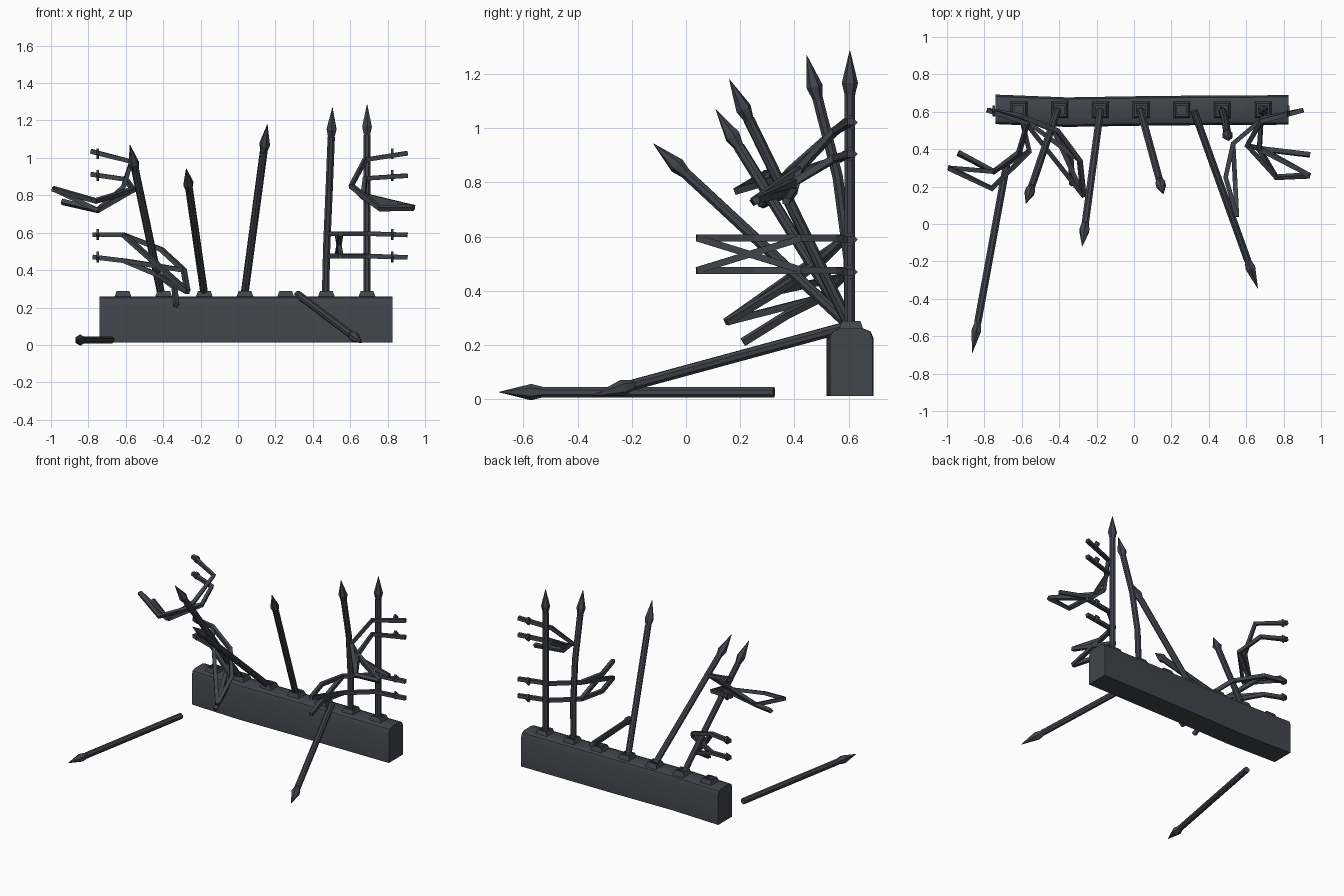
import bpy, bmesh, math
from mathutils import Vector

if "Cube" in bpy.data.objects:
    bpy.data.objects.remove(bpy.data.objects["Cube"])

iron = bpy.data.materials.new("dark iron")
iron.diffuse_color = (0.052, 0.058, 0.070, 1)
iron.use_nodes = True
iron.node_tree.nodes["Principled BSDF"].inputs["Base Color"].default_value = iron.diffuse_color


def finish(name, bm, smooth=False):
    bmesh.ops.recalc_face_normals(bm, faces=bm.faces)
    me = bpy.data.meshes.new(name)
    bm.to_mesh(me)
    bm.free()
    me.materials.append(iron)
    ob = bpy.data.objects.new(name, me)
    bpy.context.collection.objects.link(ob)
    if smooth:
        bpy.context.view_layer.objects.active = ob
        ob.select_set(True)
        bpy.ops.object.shade_smooth_by_angle(angle=math.radians(40))
        ob.select_set(False)


def skin(bm, rings):
    """Join rings of points into a closed, capped solid."""
    vs = [[bm.verts.new(p) for p in r] for r in rings]
    n = len(vs[0])
    for a, b in zip(vs, vs[1:]):
        for i in range(n):
            j = (i + 1) % n
            bm.faces.new((a[i], a[j], b[j], b[i]))
    bm.faces.new(vs[0])
    bm.faces.new(vs[-1])


def tube(bm, pts, radii, sides, turn=0.0):
    """Sweep a regular polygon along a path."""
    pts = [Vector(p) for p in pts]
    if not isinstance(radii, list):
        radii = [radii] * len(pts)
    rings, u = [], None
    for i, p in enumerate(pts):
        t = Vector((0, 0, 0))
        if i > 0:
            t += (p - pts[i - 1]).normalized()
        if i < len(pts) - 1:
            t += (pts[i + 1] - p).normalized()
        t.normalize()
        if u is None:
            u = Vector((0, 0, 1)) if abs(t.z) < 0.9 else Vector((0, 1, 0))
        u = (u - t * u.dot(t)).normalized()
        v = t.cross(u)
        rings.append([p + radii[i] * (u * math.cos(a) + v * math.sin(a))
                      for a in (turn + 2 * math.pi * k / sides for k in range(sides))])
    skin(bm, rings)


# Long low plinth, slightly wavy in plan, with rounded upper edges
bm = bmesh.new()
rings, r = [], 0.035
for x, mid in [(-0.74, 0.613), (-0.36, 0.598), (0.13, 0.606), (0.825, 0.61)]:
    side = [(0.079, 0.012)] + [(0.079 - r + r * math.cos(a), 0.225 + r * math.sin(a))
                               for a in (0, math.pi / 4, math.pi / 2)]
    section = side + [(-y, z) for y, z in reversed(side)]
    rings.append([(x, mid + y, z) for y, z in section])
skin(bm, rings)
finish("plinth", bm, True)

# Tapered square sockets, each with a square recess
bm = bmesh.new()
for k in range(7):
    cx = -0.615 + 0.2175 * k
    skin(bm, [[(cx + sx * h, 0.61 + sy * h, z)
               for sx, sy in ((-1, -1), (1, -1), (1, 1), (-1, 1))]
              for h, z in ((0.048, 0.25), (0.034, 0.288), (0.024, 0.288), (0.024, 0.265))])
finish("sockets", bm)


# Spear pickets: shaft with a faceted head
def spear(name, *pts):
    tip = Vector(pts[-1])
    d = (tip - Vector(pts[-2])).normalized()
    neck = tip - d * 0.165
    bm = bmesh.new()
    tube(bm, list(pts[:-1]) + [neck], 0.021, 8, math.pi / 8)
    tube(bm, [neck - d * 0.004, neck + d * 0.045, tip], [0.018, 0.03, 0.001], 6)
    finish(name, bm)


def planted(name, x, *pts):
    spear(name, (x, 0.605, 0.27), *pts)


planted("upright_spear", 0.69, (0.69, 0.605, 1.287))
planted("bent_spear", 0.468, (0.474, 0.60, 0.52), (0.487, 0.56, 0.82), (0.505, 0.445, 1.27))
planted("middle_spear", 0.035, (0.157, 0.16, 1.18))
planted("low_leaning_spear", -0.18, (-0.277, -0.12, 0.943))
planted("left_leaning_spear", -0.41, (-0.578, 0.11, 1.07))
planted("toppled_spear", 0.32, (0.662, -0.345, 0.012))
spear("fallen_spear", (-0.68, 0.325, 0.026), (-0.865, -0.69, 0.026))


# Torn rails: each pair starts at the collars and is tied by braces
def rail_pair(name, start_x, z_top, z_low, upper, lower, ties):
    a = [(start_x, 0.608, z_top)] + upper
    b = [(start_x, 0.608, z_low)] + lower
    bm = bmesh.new()
    for path in [a, b] + [[(a + b)[i], (a + b)[j]] for i, j in ties]:
        tube(bm, path, 0.0175, 4, math.pi / 4)
    finish(name, bm)


rail_pair("right_upper_rails", 0.905, 1.025, 0.905,
          [(0.68, 0.55, 0.99), (0.605, 0.42, 0.85), (0.69, 0.40, 0.77), (0.94, 0.37, 0.73)],
          [(0.68, 0.55, 0.89), (0.67, 0.40, 0.80), (0.76, 0.25, 0.73), (0.94, 0.26, 0.735)],
          [(2, 8), (3, 9), (7, 9)])
plan = [(0.69, 0.565), (0.53, 0.43), (0.49, 0.25), (0.55, 0.04)]
rail_pair("right_lower_rails", 0.905, 0.588, 0.468,
          [(x, y, 0.595) for x, y in plan], [(x, y, 0.475) for x, y in plan],
          [(4, 7), (2, 9)])
rail_pair("left_upper_rails", -0.785, 1.035, 0.912,
          [(-0.57, 0.54, 0.98), (-0.615, 0.38, 0.84), (-0.75, 0.28, 0.72), (-0.94, 0.38, 0.765)],
          [(-0.60, 0.56, 0.885), (-0.56, 0.39, 0.83), (-0.76, 0.19, 0.77), (-0.99, 0.30, 0.835)],
          [(7, 3), (3, 9)])
rail_pair("left_lower_rails", -0.775, 0.59, 0.47,
          [(-0.61, 0.58, 0.588), (-0.41, 0.50, 0.51), (-0.29, 0.34, 0.40), (-0.27, 0.15, 0.285)],
          [(-0.61, 0.575, 0.45), (-0.43, 0.50, 0.375), (-0.34, 0.37, 0.31), (-0.33, 0.21, 0.21)],
          [(1, 4), (6, 3), (7, 4)])

# Diamond collars where the rails meet the missing posts
bm = bmesh.new()
for x in (-0.75, 0.825):
    for z in (1.022, 0.905, 0.59, 0.47):
        tube(bm, [(x - 0.007, 0.605, z), (x + 0.007, 0.605, z)], 0.029, 4)
finish("rail_collars", bm)
